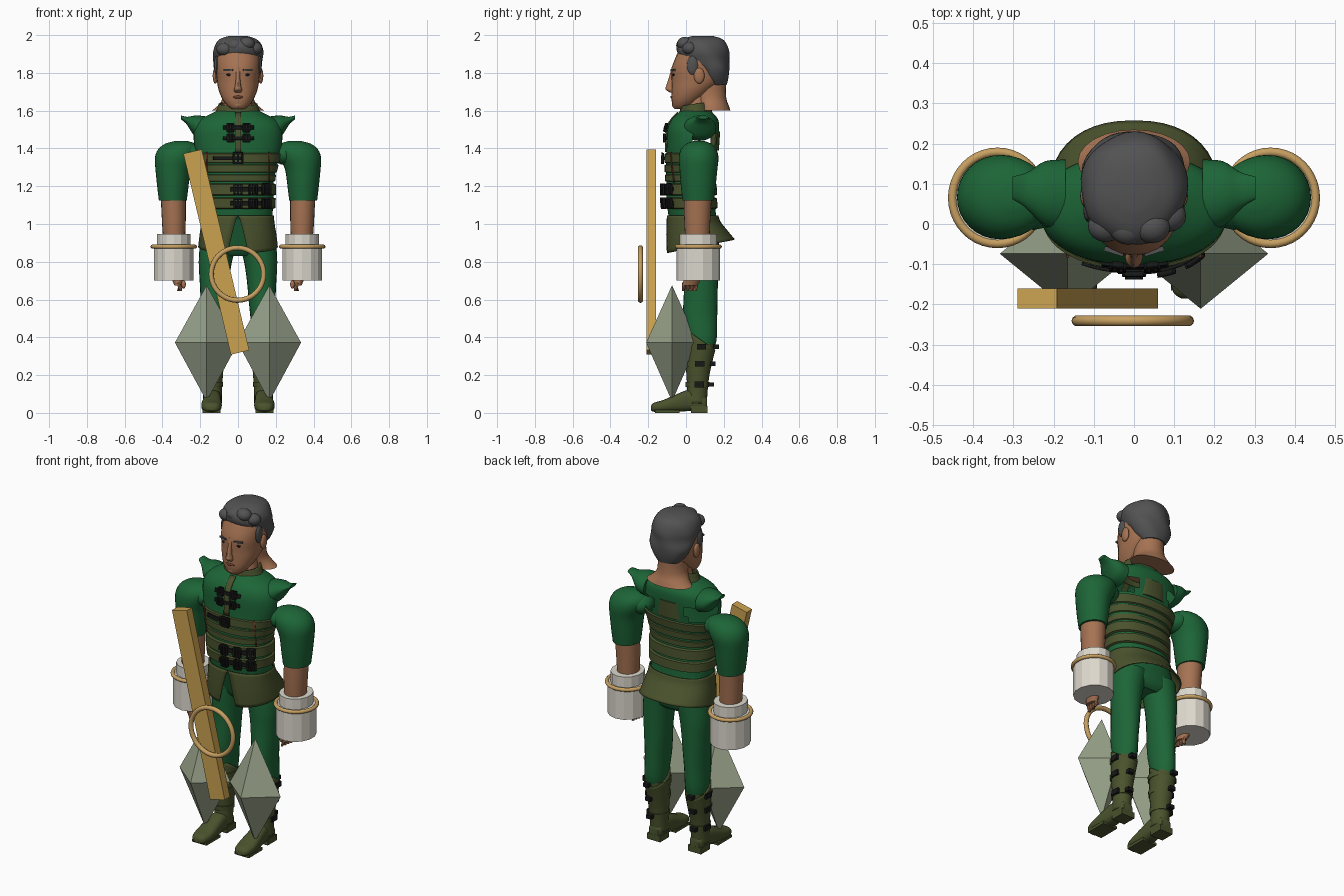
import bpy, bmesh
from math import sin, cos, pi, radians
from mathutils import Matrix, Vector

if "Cube" in bpy.data.objects:
    bpy.data.objects.remove(bpy.data.objects["Cube"])


def material(name, *rgb):
    m = bpy.data.materials.new(name)
    m.use_nodes = True
    m.diffuse_color = (*rgb, 1)
    bsdf = m.node_tree.nodes["Principled BSDF"]
    bsdf.inputs["Base Color"].default_value = (*rgb, 1)
    bsdf.inputs["Roughness"].default_value = 0.8
    return m


GREEN = material("green cloth", .012, .13, .038)
OLIVE = material("olive leather", .068, .085, .026)
SKIN = material("skin", .38, .17, .085)
HAIR = material("grey hair", .085, .085, .088)
BLACK = material("black leather", .008, .009, .008)
WHITE = material("white cuff", .72, .69, .61)
WOOD = material("golden wood", .60, .36, .08)
TAN = material("tan ring", .57, .35, .12)
STONE = material("grey green crystal", .31, .36, .25)
BROWN = material("brown", .16, .055, .025)


def finish(name, bm, mat, mirror=False, smooth=True, thick=0):
    bmesh.ops.recalc_face_normals(bm, faces=bm.faces)
    me = bpy.data.meshes.new(name)
    bm.to_mesh(me)
    bm.free()
    me.materials.append(mat)
    ob = bpy.data.objects.new(name, me)
    bpy.context.collection.objects.link(ob)
    if smooth:
        bpy.ops.object.select_all(action='DESELECT')
        ob.select_set(True)
        bpy.context.view_layer.objects.active = ob
        bpy.ops.object.shade_smooth_by_angle(angle=radians(40))
    if thick:
        mod = ob.modifiers.new("Thickness", 'SOLIDIFY')
        mod.thickness, mod.offset = thick, 0
    if mirror:
        ob.modifiers.new("Mirror", 'MIRROR').use_mirror_merge = False
    return ob


def spline(rings, steps):
    """Smoothly fill in rings between the given ones."""
    out = []
    for i in range(len(rings) - 1):
        a, b, c, d = (Vector(rings[min(max(i + k, 0), len(rings) - 1)]) for k in (-1, 0, 1, 2))
        for s in range(steps):
            t = s / steps
            out.append(b + t / 2 * (c - a + t * (2 * a - 5 * b + 4 * c - d + t * (3 * (b - c) + d - a))))
    return out + [Vector(rings[-1])]


def loft(name, rings, mat, n=24, axis='z', p=2, gap=0, slope=0, ripple=0, steps=3,
         caps=True, drop=None, **kw):
    """Skin over oval rings (position, centre 1, centre 2, radius 1, radius 2) along an axis."""
    bm = bmesh.new()
    rows = []
    dense = spline(rings, steps)
    for k, (t, c1, c2, r1, r2) in enumerate(dense):
        f = k / (len(dense) - 1)
        row = []
        for i in range(n + 1 if gap else n):
            a = -pi / 2 + gap * f + (2 * pi - 2 * gap * f) * i / n
            m = 1 + ripple * sin(5 * a + 30 * t)
            u, v = (abs(w) ** (2 / p) * (1 if w > 0 else -1) for w in (cos(a), sin(a)))
            u, v = u * r1 * m, v * r2 * m
            w = t + slope * f * v
            co = {'z': (c1 + u, c2 + v, w), 'y': (c1 + u, w, c2 + v), 'x': (w, c1 + u, c2 + v)}[axis]
            row.append(bm.verts.new(co))
        rows.append(row)
    for lo, hi in zip(rows, rows[1:]):
        for i in range(n):
            j = i + 1 if gap else (i + 1) % n
            bm.faces.new((lo[i], lo[j], hi[j], hi[i]))
    if caps and not gap:
        bm.faces.new(rows[0])
        bm.faces.new(rows[-1])
    if drop:
        bmesh.ops.delete(bm, geom=[f for f in bm.faces if drop(f.calc_center_median())], context='FACES')
    return finish(name, bm, mat, **kw)


def ball(name, centre, size, mat, mirror=False):
    bm = bmesh.new()
    bmesh.ops.create_uvsphere(bm, u_segments=16, v_segments=10, radius=1,
                              matrix=Matrix.Translation(centre) @ Matrix.Diagonal((*size, 1)))
    return finish(name, bm, mat, mirror)


def box(name, centre, size, mat, rot=Matrix(), mirror=False):
    bm = bmesh.new()
    bmesh.ops.create_cube(bm, size=1, matrix=Matrix.Translation(centre) @ rot @ Matrix.Diagonal((*size, 1)))
    return finish(name, bm, mat, mirror, smooth=False)


def ring(name, centre, r1, r2, thick, mat, rot=(0, 0, 0), mirror=False):
    bpy.ops.mesh.primitive_torus_add(major_segments=40, minor_segments=10, major_radius=1, minor_radius=thick / r1)
    ob = bpy.context.object
    ob.name = name
    ob.data.transform(Matrix.Diagonal((r1, r2, r1, 1)))
    ob.data.transform(Matrix.Translation(centre) @ Matrix.Rotation(rot[0], 4, 'X'))
    ob.data.materials.append(mat)
    bpy.ops.object.shade_smooth()
    if mirror:
        ob.modifiers.new("Mirror", 'MIRROR').use_mirror_merge = False


# Torso with open armholes at the back
P = 2.2
TORSO = [(1.03, 0, .035, .18, .125), (1.12, 0, .025, .188, .128), (1.22, 0, .022, .188, .126),
         (1.32, 0, .025, .21, .13), (1.42, 0, .033, .232, .135), (1.5, 0, .038, .232, .137),
         (1.55, 0, .046, .205, .125), (1.585, 0, .05, .14, .095), (1.6, 0, .05, .11, .075)]
loft("torso", TORSO, GREEN, n=48, p=P, caps=False,
     drop=lambda c: c.y > .04 and abs(c.x) > .11 and 1.4 < c.z < 1.47)
DENSE = spline(TORSO, 8)


def torso_at(z):
    return min(DENSE, key=lambda r: abs(r[0] - z)) if z > DENSE[0][0] else DENSE[0]


def band(name, z0, z1, off, mat):
    rows = []
    for f, o in ((0, .001), (.08, off), (.92, off), (1, .001)):
        z = z0 + (z1 - z0) * f
        _, _, cy, rx, ry = torso_at(z)
        rows.append((z, 0, cy, rx + o, ry + o))
    loft(name, rows, mat, n=48, p=P, steps=1, caps=False)


def patch(name, x0, x1, z0, z1, off, mat, thick=.008):
    """Thin plate that follows the front of the torso."""
    bm = bmesh.new()
    n = 8
    grid = []
    for i in range(n + 1):
        x = x0 + (x1 - x0) * i / n
        for j in range(n + 1):
            z = z0 + (z1 - z0) * j / n
            _, _, cy, rx, ry = torso_at(z)
            u = min(abs(x) / (rx + off), .97)
            grid.append(bm.verts.new((x, cy - (ry + off) * (1 - u ** P) ** (1 / P), z)))
    for i in range(n):
        for j in range(n):
            k = i * (n + 1) + j
            bm.faces.new((grid[k], grid[k + n + 1], grid[k + n + 2], grid[k + 1]))
    finish(name, bm, mat, thick=thick)


def buckle(name, x, z, w, h, off):
    for sx in (-1, 0, 1):
        patch(name + "_bar", x + sx * w / 2 - .005, x + sx * w / 2 + .005, z - h / 2, z + h / 2, off, BLACK, .014)
    for sz in (-1, 1):
        patch(name + "_rail", x - w / 2, x + w / 2, z + sz * h / 2 - .005, z + sz * h / 2 + .005, off, BLACK, .014)


for i, (z0, z1, off) in enumerate([(1.08, 1.14, .012), (1.15, 1.215, .014), (1.225, 1.262, .007),
                                   (1.272, 1.315, .008), (1.322, 1.375, .009)]):
    band(f"body_belt_{i}", z0, z1, off, OLIVE)
patch("front_placket", -.017, .017, 1.38, 1.59, .004, OLIVE)
for z in (1.455, 1.51):
    patch("chest_clasp", -.08, .085, z - .009, z + .009, .009, BLACK)
    for x in (-.04, .045):
        buckle("clasp_buckle", x, z, .03, .036, .014)
patch("chest_strap", -.13, .02, 1.338, 1.358, .014, BLACK)
buckle("chest_buckle", 0, 1.348, .05, .05, .02)
for z in (1.11, 1.183):
    patch("waist_strap", -.04, .165, z - .012, z + .012, .018, BLACK)
    for x in (0, .08, .15):
        buckle("waist_buckle", x, z, .035, .052, .027)
for s in (-1, 1):
    patch("side_cord", s * .165 - .003, s * .165 + .003, 1.22, 1.38, .012, BROWN, .005)
loft("back_panel", [(1.39, 0, .15, .08, .024), (1.49, 0, .157, .075, .024)], OLIVE, steps=1)

# Collar, shoulder caps and skirt
loft("collar", [(1.565, 0, .05, .135, .095), (1.585, 0, .05, .118, .085), (1.605, 0, .05, .108, .078),
                (1.635, 0, .05, .098, .074)], OLIVE, caps=False, slope=.15, thick=.01)
loft("shoulder_cap", [(.17, .07, 1.505, .09, .065), (.22, .075, 1.515, .082, .06), (.255, .08, 1.535, .055, .034),
                      (.275, .085, 1.55, .04, .018), (.303, .09, 1.565, .028, .01)], GREEN, axis='x', mirror=True)
loft("skirt", [(1.045, 0, .035, .186, .132), (1.0, 0, .04, .19, .14), (.94, 0, .058, .2, .16),
               (.882, 0, .077, .207, .178)], OLIVE, n=40, p=2.3, gap=.22, slope=.2, thick=.008)

# Trousers
loft("hips", [(.83, 0, .08, .15, .06), (.86, 0, .08, .19, .085), (.93, 0, .07, .195, .1),
              (1.06, 0, .04, .175, .115)], GREEN, p=2.3)
loft("trouser_leg", [(.92, .1, .08, .1, .095), (.8, .12, .08, .088, .092), (.7, .125, .08, .078, .089),
                     (.6, .127, .077, .071, .09), (.5, .13, .075, .064, .09), (.38, .135, .085, .06, .076),
                     (.3, .135, .075, .05, .055)], GREEN, mirror=True)

# Boots
BOOT = [(.05, .135, .055, .045, .052), (.12, .135, .06, .046, .05), (.22, .135, .062, .053, .058),
        (.32, .135, .072, .062, .067), (.385, .135, .08, .066, .072)]
loft("boot_shaft", BOOT, OLIVE, slope=-.7, caps=False, thick=.008, mirror=True)
loft("boot_foot", [(-.185, .14, .025, .022, .012), (-.17, .14, .03, .042, .024), (-.12, .14, .036, .054, .032),
                   (-.05, .138, .052, .05, .047), (.02, .135, .066, .045, .056), (.09, .135, .055, .042, .045),
                   (.112, .135, .05, .03, .03)], OLIVE, axis='y', p=2.6, mirror=True)
box("boot_heel", (.135, .07, .018), (.085, .085, .036), OLIVE, mirror=True)
box("boot_sole", (.14, -.1, .008), (.095, .13, .016), OLIVE, mirror=True)
for z, k in ((.15, 1), (.26, 2), (.35, 3)):
    _, cx, cy, rx, ry = BOOT[k]
    loft("boot_strap", [(z - .014, cx, cy, rx + .008, ry + .012), (z + .014, cx, cy, rx + .01, ry + .014)],
         OLIVE, steps=1, mirror=True)
    box("boot_strap_tab", (cx + .01, cy + ry + .022, z), (.035, .03, .022), BLACK, mirror=True)
    box("boot_buckle", (cx + rx + .008, cy + .01, z), (.014, .05, .03), BLACK, mirror=True)

# Arms, cuffs and hands
loft("puffed_sleeve", [(1.125, .345, .065, .074, .083), (1.2, .345, .065, .083, .092), (1.29, .343, .066, .094, .1),
                       (1.35, .33, .067, .11, .105), (1.395, .315, .067, .108, .094), (1.425, .305, .068, .08, .066),
                       (1.44, .3, .068, .03, .025)], GREEN, n=32, mirror=True)
ball("sleeve_root", (.25, .06, 1.37), (.07, .075, .058), GREEN, mirror=True)
loft("forearm", [(.72, .33, .06, .045, .05), (.92, .338, .06, .058, .064), (1.04, .34, .06, .064, .07),
                 (1.15, .343, .063, .066, .074)], SKIN, mirror=True)
loft("cuff", [(.7, .34, .065, .108, .115), (.885, .34, .065, .108, .115), (.8851, .34, .065, .09, .1),
              (.948, .34, .065, .09, .1)], WHITE, n=14, steps=1, smooth=False, mirror=True)
ring("cuff_ring", (.34, .065, .88), .112, .114, .011, TAN, mirror=True)
loft("palm", [(.675, .315, .02, .022, .04), (.72, .325, .04, .03, .048)], SKIN, mirror=True)
for i in range(4):
    loft("finger", [(.645, .302 + .005 * i, -.015 + .021 * i, .007, .007),
                    (.665, .308, -.012 + .021 * i, .01, .01),
                    (.69, .316, -.01 + .021 * i, .01, .011)], SKIN, n=8, mirror=True)
ball("thumb", (.288, .0, .68), (.012, .012, .022), SKIN, mirror=True)

# Neck and head
loft("nape", [(1.6, 0, .155, .14, .08), (1.625, 0, .145, .108, .082), (1.67, 0, .125, .082, .088),
              (1.78, 0, .115, .08, .095)], SKIN)
loft("throat", [(1.57, 0, .055, .082, .06), (1.68, 0, .07, .07, .06)], SKIN, steps=1)
loft("head", [(1.608, 0, -.03, .03, .03), (1.625, 0, -.018, .055, .052), (1.66, 0, .005, .082, .082),
              (1.71, 0, .035, .103, .112), (1.76, 0, .06, .112, .137), (1.82, 0, .064, .118, .141),
              (1.88, 0, .074, .118, .13), (1.93, 0, .08, .1, .11), (1.96, 0, .08, .05, .06)], SKIN, p=2.15)
loft("nose", [(1.695, 0, -.07, .017, .014), (1.712, 0, -.082, .022, .026), (1.73, 0, -.082, .016, .024),
              (1.78, 0, -.074, .011, .015), (1.83, 0, -.064, .014, .012)], SKIN, n=12)
ball("lips", (0, -.069, 1.672), (.03, .014, .009), BROWN)
ball("chin", (0, -.052, 1.632), (.03, .022, .022), SKIN)
ball("eye", (.045, -.064, 1.79), (.018, .007, .007), BLACK, mirror=True)
box("eyebrow", (.05, -.068, 1.815), (.05, .012, .009), HAIR, Matrix.Rotation(.3, 4, 'Z'), mirror=True)
ball("ear", (.12, .07, 1.785), (.014, .028, .042), SKIN, mirror=True)

# Hair
loft("hair", [(1.735, 0, .165, .07, .05), (1.77, 0, .155, .1, .07), (1.82, 0, .145, .124, .085),
              (1.87, 0, .105, .13, .122), (1.91, 0, .09, .133, .138), (1.95, 0, .085, .122, .132),
              (1.98, 0, .088, .095, .105), (1.996, 0, .09, .045, .05)], HAIR, n=40, ripple=.02)
for x, y, z in ((-.07, -.005, 1.925), (-.015, -.012, 1.945), (.045, -.008, 1.955), (.085, .02, 1.93)):
    ball("hair_lock", (x, y, z), (.045, .04, .035), HAIR)
ball("hair_knot", (0, .19, 1.86), (.055, .04, .05), HAIR)
ball("sideburn", (.114, .035, 1.84), (.012, .03, .05), HAIR, mirror=True)

# Plank, hoop and crystals carried in front
box("plank", (-.115, -.185, .852), (.1, .05, 1.093), WOOD, Matrix.Rotation(radians(-13.3), 4, 'Y'))
ring("hoop", (-.003, -.241, .735), .139, .139, .0135, TAN, rot=(pi / 2, 0, 0))
loft("crystal", [(.062, .166, -.074, .0005, .0005), (.372, .166, -.074, .168, .137),
                 (.675, .166, -.074, .0005, .0005)], STONE, n=4, steps=1, smooth=False, mirror=True)
